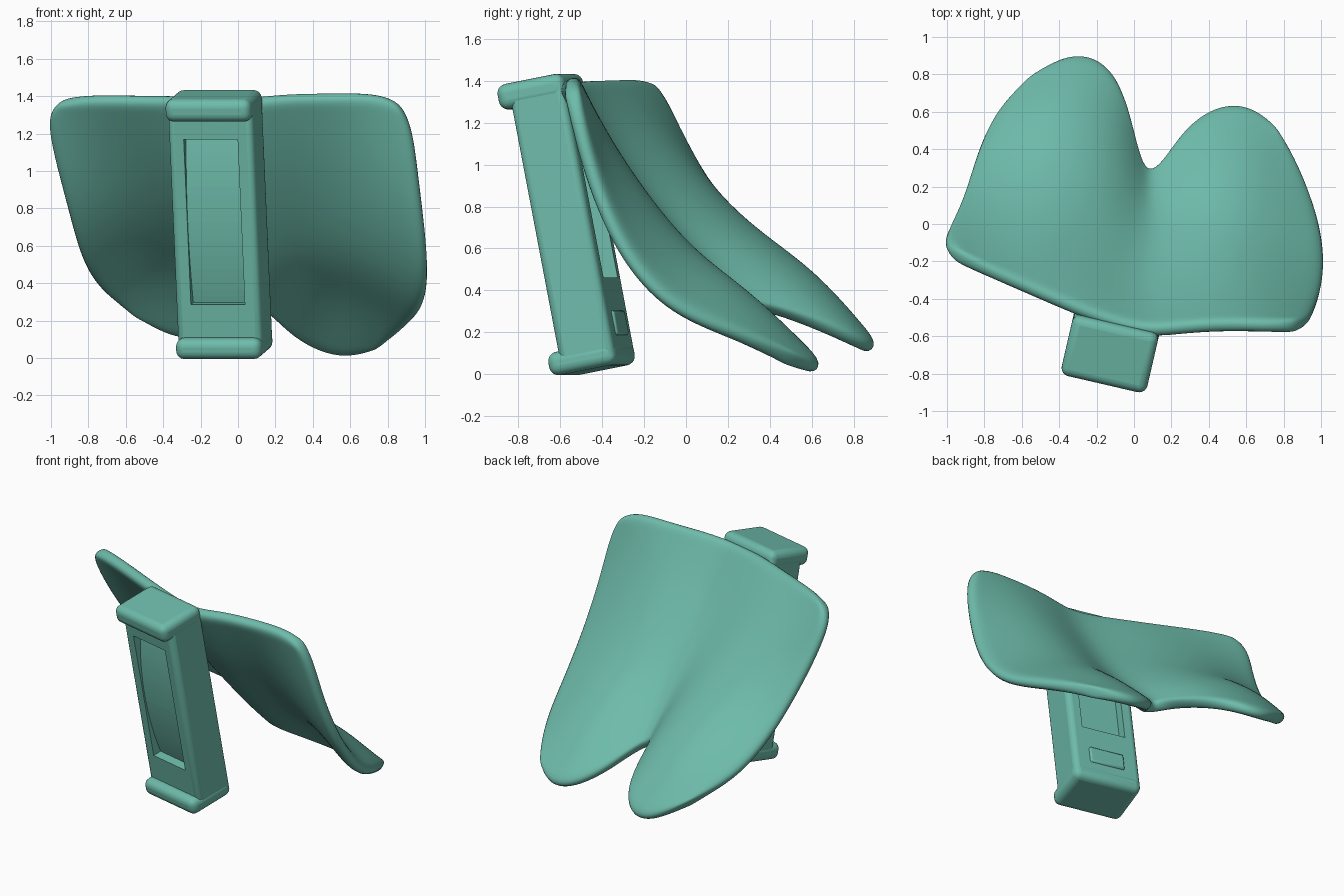
import bpy, bmesh
from math import radians
from mathutils import Matrix

if "Cube" in bpy.data.objects:
    bpy.data.objects.remove(bpy.data.objects["Cube"])

# Shared placement of the leaning, turned holder
PLACE = (Matrix.Translation((-0.10, -0.565, 0.715))
         @ Matrix.Rotation(radians(-13), 4, 'Z') @ Matrix.Rotation(radians(11), 4, 'X'))

green = bpy.data.materials.new("soft_green")
green.diffuse_color = (0.155, 0.50, 0.405, 1)
green.use_nodes = True
green.node_tree.nodes["Principled BSDF"].inputs["Base Color"].default_value = green.diffuse_color


def make_object(name, verts, faces, matrix=None):
    me = bpy.data.meshes.new(name)
    me.from_pydata(verts, [], faces)
    me.materials.append(green)
    ob = bpy.data.objects.new(name, me)
    bpy.context.collection.objects.link(ob)
    if matrix is not None:
        bm = bmesh.new()
        bm.from_mesh(me)
        bmesh.ops.recalc_face_normals(bm, faces=bm.faces)
        bm.to_mesh(me)
        bm.free()
        ob.matrix_world = matrix
    return ob


def extrude_profile(name, profile, half):
    """Side profile (y, z) extruded across the local width."""
    n = len(profile)
    verts = [(x, y, z) for x in (-half, half) for y, z in profile]
    faces = [tuple(range(n)), tuple(range(n, 2 * n))]
    faces += [(i, (i + 1) % n, n + (i + 1) % n, n + i) for i in range(n)]
    return make_object(name, verts, faces, PLACE)


def box(name, y0, y1, z0, z1, half):
    return extrude_profile(name, [(y0, z0), (y1, z0), (y1, z1), (y0, z1)], half)


def bevel(ob, width, segments=4):
    m = ob.modifiers.new("Bevel", 'BEVEL')
    m.width, m.segments, m.limit_method = width, segments, 'ANGLE'


def cut(ob, cutter):
    cutter.hide_render = True
    cutter.hide_set(True)
    m = ob.modifiers.new("Cut", 'BOOLEAN')
    m.operation, m.object, m.solver = 'DIFFERENCE', cutter, 'EXACT'


def smooth(ob, angle=35):
    bpy.ops.object.select_all(action='DESELECT')
    ob.select_set(True)
    bpy.context.view_layer.objects.active = ob
    bpy.ops.object.shade_smooth_by_angle(angle=radians(angle))


# Holder body with softly rounded edges
holder = box("holder_body", -0.115, 0.158, -0.70, 0.70, 0.233)
bevel(holder, 0.035)

# Shallow front recess with a bowed floor, and a recess in the back
arc = [(-0.105 + 0.05 * (k / 12) ** 2, 0.035 + 0.45 * k / 12) for k in range(-12, 13)]
front_cutter = extrude_profile("front_recess_cutter",
                               [(-0.3, -0.415)] + arc + [(-0.3, 0.485)], 0.148)
back_cutter = box("back_recess_cutter", 0.09, 0.3, -0.29, 0.36, 0.15)
cut(holder, front_cutter)
cut(holder, back_cutter)
smooth(holder)

# Rounded lips at the two ends
for name, z0, z1 in (("top_lip", 0.585, 0.708), ("bottom_lip", -0.708, -0.595)):
    lip = box(name, -0.175, 0.16, z0, z1, 0.235)
    bevel(lip, 0.045, 5)
    smooth(lip)

# Small raised pad low on the back
pad = box("back_pad", 0.14, 0.17, -0.57, -0.45, 0.12)
bevel(pad, 0.012, 2)
smooth(pad)

# Draped sheet: lines running from the top edge down to the hem, left to right
lines = [
    [(-1.01, -0.12, 1.43), (-1.01, -0.03, 1.20), (-0.92, 0.14, 0.85),
     (-0.86, 0.37, 0.58), (-0.77, 0.60, 0.40), (-0.58, 0.79, 0.28)],
    [(-0.56, -0.33, 1.42), (-0.54, -0.09, 1.16), (-0.50, 0.14, 0.91),
     (-0.46, 0.39, 0.70), (-0.40, 0.69, 0.51), (-0.30, 0.98, 0.09)],
    [(-0.25, -0.46, 1.42), (-0.22, -0.26, 1.12), (-0.18, -0.03, 0.87),
     (-0.13, 0.22, 0.67), (-0.06, 0.48, 0.47), (-0.02, 0.82, 0.20)],
    [(0.05, -0.56, 1.40), (0.05, -0.40, 1.10), (0.06, -0.22, 0.84),
     (0.06, -0.02, 0.60), (0.05, 0.09, 0.48), (0.05, 0.12, 0.42)],
    [(0.24, -0.53, 1.43), (0.27, -0.38, 1.15), (0.28, -0.20, 0.88),
     (0.28, 0.02, 0.60), (0.24, 0.24, 0.41), (0.24, 0.55, 0.16)],
    [(0.56, -0.51, 1.43), (0.58, -0.37, 1.16), (0.58, -0.19, 0.88),
     (0.57, 0.04, 0.60), (0.56, 0.36, 0.42), (0.54, 0.71, 0.01)],
    [(0.92, -0.52, 1.43), (0.97, -0.45, 1.03), (1.03, -0.31, 0.62),
     (1.04, -0.08, 0.33), (0.95, 0.22, 0.22), (0.77, 0.56, 0.09)],
]
rows = len(lines[0])
verts = [p for line in lines for p in line]
# wound so that the normals point to the underside
faces = [(i * rows + j, i * rows + j + 1, (i + 1) * rows + j + 1, (i + 1) * rows + j)
         for i in range(len(lines) - 1) for j in range(rows - 1)]
sheet = make_object("draped_sheet", verts, faces)
shape = sheet.modifiers.new("Shape", 'SUBSURF')
solid = sheet.modifiers.new("Thickness", 'SOLIDIFY')
solid.thickness, solid.offset = 0.08, 1  # thicken toward the underside
rounding = sheet.modifiers.new("Rounding", 'SUBSURF')
for m in (shape, rounding):
    m.levels = m.render_levels = 2
smooth(sheet, 180)
